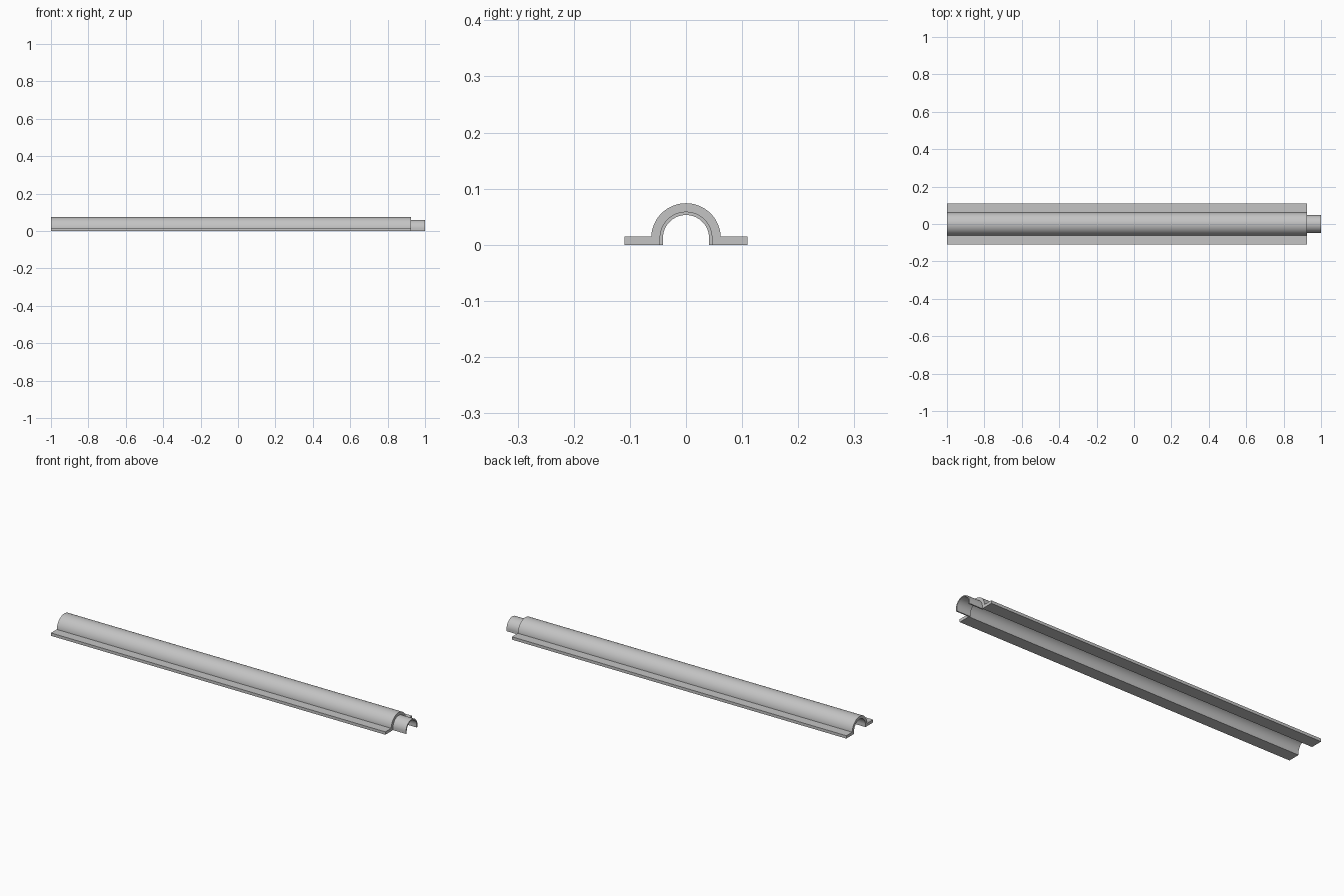
import bpy, bmesh, math

if "Cube" in bpy.data.objects:
    bpy.data.objects.remove(bpy.data.objects["Cube"], do_unlink=True)

grey = bpy.data.materials.new("light grey")
grey.use_nodes = True
colour = (0.55, 0.55, 0.55, 1)
grey.diffuse_color = colour
grey.node_tree.nodes["Principled BSDF"].inputs["Base Color"].default_value = colour

AXIS_Z = 0.012      # height of the arch centre
FLANGE_Z = 0.015    # flange thickness
OUTER, BORE, SPIGOT_BORE = 0.062, 0.047, 0.041
STEPS = 48


def arc(radius, start_z):
    """Arch from +y over the top to -y, starting at height start_z."""
    a = math.asin((start_z - AXIS_Z) / radius)
    angles = [a + (math.pi - 2 * a) * i / STEPS for i in range(STEPS + 1)]
    return [(radius * math.cos(t), AXIS_Z + radius * math.sin(t)) for t in angles]


def extrude(name, outer, inner, x0, x1):
    """Solid strip between two matching (y, z) paths, extruded along x."""
    bm = bmesh.new()
    rings = [[[bm.verts.new((x, y, z)) for y, z in path] for path in (outer, inner)]
             for x in (x0, x1)]
    (o0, i0), (o1, i1) = rings
    n = len(outer)
    for k in range(n - 1):
        for a, b in ((o0, o1), (o1, i1), (i1, i0), (i0, o0)):
            bm.faces.new((a[k], a[k + 1], b[k + 1], b[k]))
    for k in (0, n - 1):
        bm.faces.new((o0[k], o1[k], i1[k], i0[k]))
    bmesh.ops.remove_doubles(bm, verts=bm.verts, dist=1e-5)
    bmesh.ops.recalc_face_normals(bm, faces=bm.faces)
    mesh = bpy.data.meshes.new(name)
    bm.to_mesh(mesh)
    bm.free()
    mesh.materials.append(grey)
    obj = bpy.data.objects.new(name, mesh)
    bpy.context.collection.objects.link(obj)
    bpy.ops.object.select_all(action="DESELECT")
    obj.select_set(True)
    bpy.context.view_layer.objects.active = obj
    bpy.ops.object.shade_smooth_by_angle(angle=math.radians(30))
    return obj


def legs(path):
    """Carry both ends of an arch straight down to the ground."""
    return [(path[0][0], 0)] + path + [(path[-1][0], 0)]


# Long arched cover with a flat flange on each side
cover_outer = [(0.11, 0), (0.11, FLANGE_Z)] + arc(OUTER, FLANGE_Z) + [(-0.11, FLANGE_Z), (-0.11, 0)]
bore = legs(arc(BORE, AXIS_Z))
cover_inner = [bore[0]] + bore + [bore[-1]]
extrude("flanged_cover", cover_outer, cover_inner, -1, 0.925)

# Thinner connecting end
extrude("spigot", bore, legs(arc(SPIGOT_BORE, AXIS_Z)), 0.92, 1)
